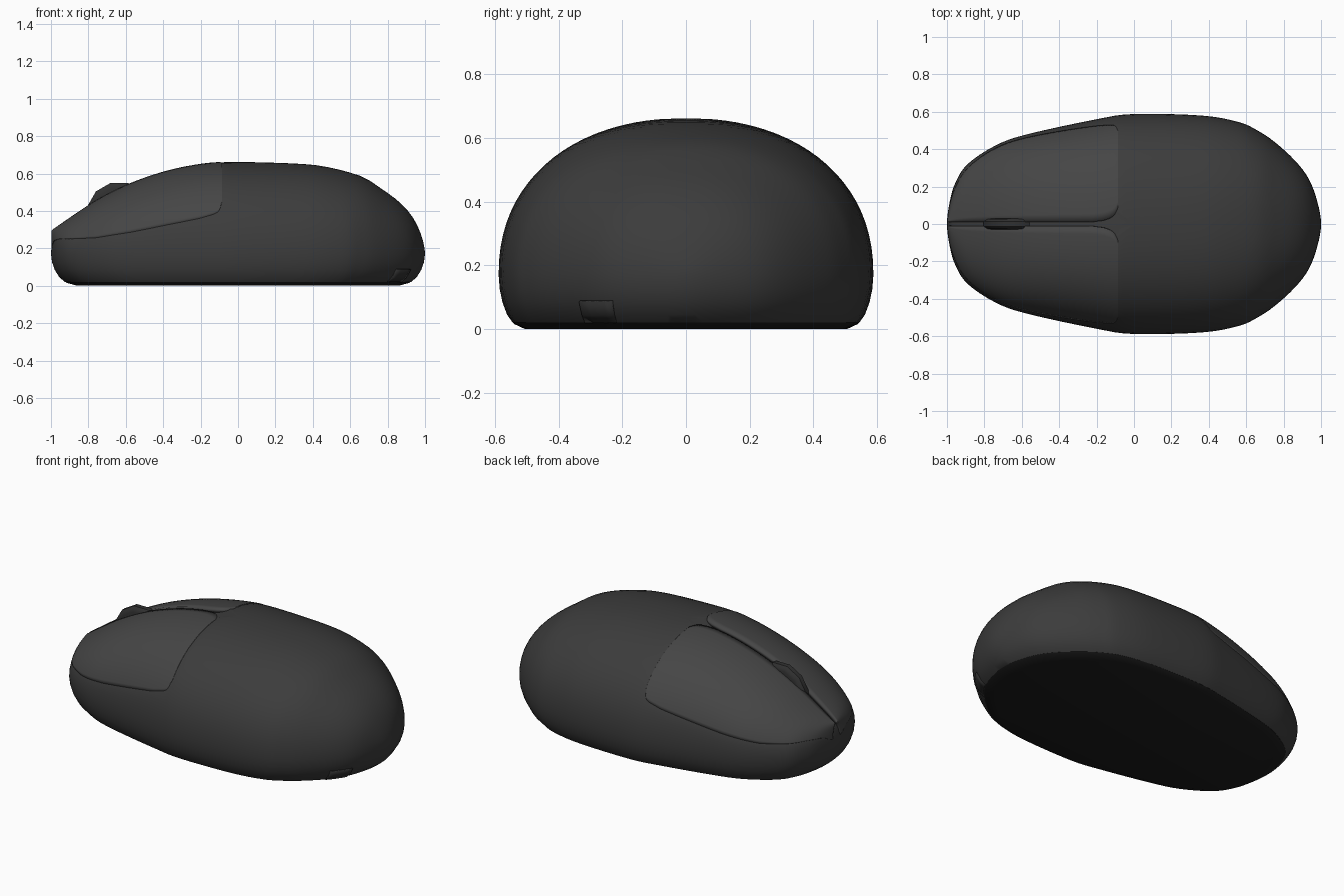
import bpy, bmesh, math
from mathutils import Vector

if "Cube" in bpy.data.objects:
    bpy.data.objects.remove(bpy.data.objects["Cube"])


def curve(pts, n=4):
    """Smooth curve through pts; the first and last are tangent ghosts."""
    p = [Vector(q) for q in pts]
    out = []
    for a, b, c, d in zip(p, p[1:], p[2:], p[3:]):
        for k in range(n):
            t = k / n
            out.append(0.5 * (2 * b + (c - a) * t + (2 * a - 5 * b + 4 * c - d) * t * t
                              + (3 * b - a - 3 * c + d) * t ** 3))
    return out + [p[-2]]


def at(line, x):
    if x <= line[0][0]:
        return line[0][1]
    for a, b in zip(line, line[1:]):
        if x <= b[0]:
            return a[1] + (b[1] - a[1]) * (x - a[0]) / max(b[0] - a[0], 1e-9)
    return line[-1][1]


def material(name, v):
    m = bpy.data.materials.new(name)
    m.diffuse_color = (v, v, v, 1)
    m.use_nodes = True
    m.node_tree.nodes["Principled BSDF"].inputs["Base Color"].default_value = m.diffuse_color
    return m


def make(name, bm, mat, angle=40, recalc=True):
    if recalc:
        bmesh.ops.recalc_face_normals(bm, faces=bm.faces)
    me = bpy.data.meshes.new(name)
    bm.to_mesh(me)
    bm.free()
    ob = bpy.data.objects.new(name, me)
    bpy.context.collection.objects.link(ob)
    me.materials.append(mat)
    bpy.ops.object.select_all(action='DESELECT')
    bpy.context.view_layer.objects.active = ob
    ob.select_set(True)
    bpy.ops.object.shade_smooth_by_angle(angle=math.radians(angle))
    return ob


def loft(rings, close=True):
    bm = bmesh.new()
    vs = [[bm.verts.new(c) for c in r] for r in rings]
    for a, b in zip(vs, vs[1:]):
        n = len(a)
        for i in range(n if close else n - 1):
            j = (i + 1) % n
            bm.faces.new((a[i], b[i], b[j], a[j]))
    return bm, vs


# Plan outline (half width), crest of the shell, crest and lower edge of the buttons
WAIST = 0.17
outline = curve([(-.985, -.11), (-1, 0), (-.985, .12), (-.955, .22), (-.89, .32), (-.74, .42), (-.57, .48),
                 (-.2, .56), (0, .588), (.36, .58), (.56, .545), (.66, .5), (.75, .44), (.86, .34),
                 (.935, .24), (.98, .12), (1, 0), (.98, -.12)])
rise = [(-.75, .46), (-.58, .545), (-.41, .605), (-.26, .64), (-.1, .66), (.1, .66), (.36, .65),
        (.5, .63), (.66, .585), (.75, .53), (.86, .45), (.935, .365), (.98, .27), (1, WAIST), (.98, .08)]
crest = curve([(-.99, .1), (-1, WAIST), (-.985, .27), (-.95, .325)] + rise)
button_crest = curve([(-1.1, .23), (-1, .293), (-.9, .362)] + rise)
button_edge = [(-1, .2), (-.985, .24), (-.95, .25), (-.87, .25), (-.76, .255), (-.57, .285),
               (-.2, .36), (-.12, .385), (-.1, .4), (-.085, .45)]
button_inner = [(-1, .012), (-.22, .012), (-.16, .02), (-.12, .035), (-.1, .055), (-.085, .09)]
P = 2.2


def height(x, y, top):
    u = min(1, abs(y) / max(at(outline, x), 1e-6))
    return WAIST + (at(top, x) - WAIST) * (1 - u ** P) ** (1 / P)


def shell_height(x, y):
    # the shell is sunk slightly under the buttons
    z = height(x, y, crest)
    inside = min(1, max(0, (z - at(button_edge, x)) / .06))
    return z - .02 * inside * min(1, max(0, (-.09 - x) / .06))


shell_mat = material("shell_dark", .045)
button_mat = material("button_grey", .06)
base_mat = material("base_black", .012)
wheel_mat = material("wheel_dark", .03)

loop = [(p.x, p.y) for p in outline] + [(p.x, -p.y) for p in reversed(outline[1:-1])]


def ring(s, z=None):
    return [(x * s, y * s, shell_height(x * s, y * s) if z is None else z) for x, y in loop]


# Shell
N = 22
rings = [ring(.925, .02), ring(.955, .045), ring(.98, .085), ring(.994, .125), ring(1, WAIST)]
rings += [ring(math.sin(math.pi / 2 * (1 - k / N))) for k in range(1, N)]
bm, vs = loft(rings)
tip = bm.verts.new((0, 0, height(0, 0, crest)))
for a, b in zip(vs[-1], vs[-1][1:] + vs[-1][:1]):
    bm.faces.new((a, b, tip))
bm.faces.new(vs[0])
make("shell", bm, shell_mat)

# Base plate
bm, vs = loft([ring(.925, .021), ring(.915, .015), ring(.86, 0)])
bm.faces.new(vs[0])
bm.faces.new(vs[-1])
make("base_plate", bm, base_mat, 30)

# Click buttons, mirrored left and right
rows, NX, NY = [], 44, 18
for i in range(NX + 1):
    f = i / NX
    x = -.998 + .913 * (.5 - .5 * math.cos(math.pi * f))
    w, top = at(outline, x), at(button_crest, x)
    e = (at(button_edge, x) - WAIST) / (top - WAIST)
    y0 = at(button_inner, x)
    y1 = max(y0 + .005, w * (1 - e ** P) ** (1 / P))
    ys = [y0 + (y1 - y0) * (1 - (1 - j / NY) ** 1.5) for j in range(NY + 1)]
    rows.append([(x, y, height(x, y, button_crest) + .002) for y in ys])
bm, vs = loft(rows, False)
buttons = make("click_buttons", bm, button_mat, recalc=False)
mirror = buttons.modifiers.new("mirror", 'MIRROR')
mirror.use_axis = (False, True, False)
mirror.use_mirror_merge = False
thick = buttons.modifiers.new("thickness", 'SOLIDIFY')
thick.thickness, thick.offset = .02, -1

# Scroll wheel: twelve sides with rounded rims
R = .176
wheel = []
for y, r in ((-.03, R - .03), (-.026, R - .012), (-.014, R), (.014, R), (.026, R - .012), (.03, R - .03)):
    wheel.append([(-.635 + r * math.cos(a), y, .38 + r * math.sin(a))
                  for a in (math.radians(15 + 30 * k) for k in range(12))])
bm, vs = loft(wheel)
bm.faces.new(vs[0])
bm.faces.new(vs[-1])
make("scroll_wheel", bm, wheel_mat, 35)

# Small tab low on the rear
rear = sorted((p.y, p.x) for p in outline if p.x > .5)
tab = []
for z, s in ((.022, .93), (.045, .957), (.088, .984)):
    tab.append([(at(rear, y) * s, -y * s, z) for y in (.235, .26, .285, .31, .34)])
bm, vs = loft(tab, False)
ob = make("rear_tab", bm, wheel_mat, recalc=False)
thick = ob.modifiers.new("thickness", 'SOLIDIFY')
thick.thickness, thick.offset = .008, 0
